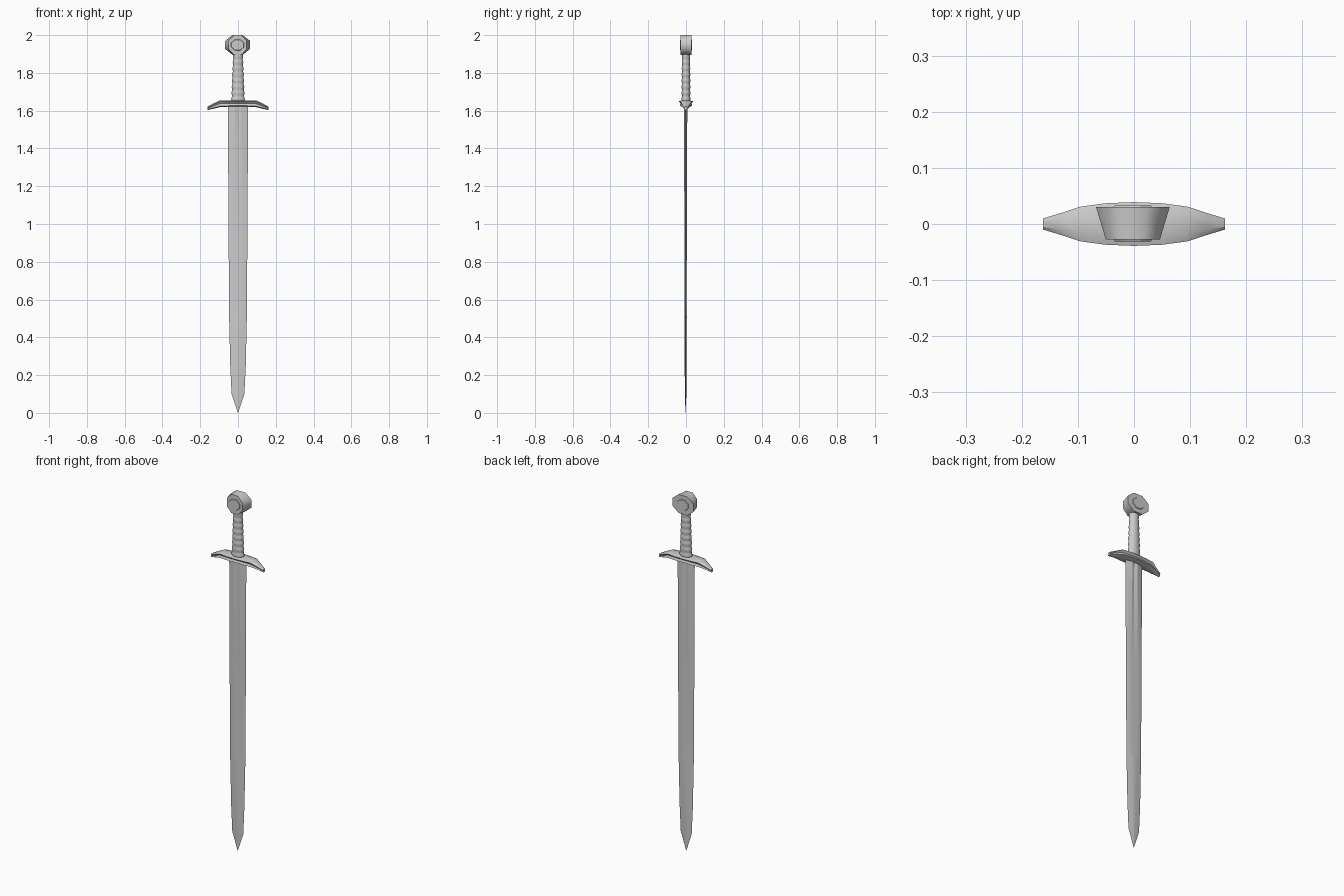
import bpy, bmesh, math

if "Cube" in bpy.data.objects:
    bpy.data.objects.remove(bpy.data.objects["Cube"])


def loft(name, rings, angle=30):
    """Skin a list of equal-length point rings and cap both ends."""
    bm = bmesh.new()
    loops = [[bm.verts.new(p) for p in ring] for ring in rings]
    n = len(loops[0])
    for a, b in zip(loops, loops[1:]):
        for i in range(n):
            j = (i + 1) % n
            bm.faces.new((a[i], a[j], b[j], b[i]))
    bm.faces.new(loops[0])
    bm.faces.new(loops[-1])
    bmesh.ops.remove_doubles(bm, verts=bm.verts, dist=1e-5)
    bmesh.ops.recalc_face_normals(bm, faces=bm.faces)
    mesh = bpy.data.meshes.new(name)
    bm.to_mesh(mesh)
    bm.free()
    ob = bpy.data.objects.new(name, mesh)
    bpy.context.collection.objects.link(ob)
    bpy.ops.object.select_all(action='DESELECT')
    ob.select_set(True)
    bpy.context.view_layer.objects.active = ob
    bpy.ops.object.shade_smooth_by_angle(angle=math.radians(angle))
    return ob


def ellipse(rx, ry, n, offset=0.0):
    return [(rx * math.cos(math.tau * (i + offset) / n),
             ry * math.sin(math.tau * (i + offset) / n)) for i in range(n)]


# Blade: half width, fuller half width, half thickness, groove half thickness
def blade_ring(z, w, f, t, g):
    pts = [(-w, 0), (-f, -t), (0, -g), (f, -t), (w, 0), (f, t), (0, g), (-f, t)]
    return [(x, y - 0.002, z) for x, y in pts]


loft("blade", [blade_ring(*s) for s in (
    (1.64, 0.053, 0.017, 0.009, 0.004),
    (1.10, 0.051, 0.016, 0.007, 0.003),
    (0.53, 0.047, 0.014, 0.005, 0.003),
    (0.51, 0.047, 0.014, 0.005, 0.006),
    (0.25, 0.041, 0.012, 0.004, 0.005),
    (0.10, 0.034, 0.010, 0.003, 0.004),
    (0.00, 0.001, 0.0005, 0.0005, 0.0006))], 25)


# Crossguard with a groove along its sides and drooping, narrowing arms
def guard_ring(x, h, top, bottom):
    mid = (top + bottom) / 2
    pts = [(-h, top - 0.006), (-h * 0.7, mid), (-h * 0.85, bottom + 0.005),
           (-h * 0.4, bottom), (h * 0.4, bottom), (h * 0.85, bottom + 0.005),
           (h * 0.7, mid), (h, top - 0.006), (h * 0.5, top), (-h * 0.5, top)]
    return [(x, y, z) for y, z in pts]


arm = [(0.162, 0.010, 1.622, 1.603), (0.135, 0.018, 1.636, 1.609),
       (0.095, 0.031, 1.655, 1.619), (0.05, 0.037, 1.655, 1.621)]
profile = ([(-x, *r) for x, *r in arm] + [(0, 0.039, 1.655, 1.622)]
           + arm[::-1])
loft("crossguard", [guard_ring(*s) for s in profile], 35)

# Ribbed, tapering grip
rings = []
steps = 48
for k in range(steps + 1):
    u = k / steps
    rib = 1 - 0.10 * math.cos(u * 8 * math.tau) * 0.5
    rx, ry = (0.035 - 0.010 * u) * rib, (0.023 - 0.002 * u) * rib
    rings.append([(x, y, 1.645 + 0.26 * u) for x, y in ellipse(rx, ry, 20)])
loft("grip", rings, 60)


# Pommel: faceted disc, wider at the back
def disc_ring(y, rx, rz):
    return [(x - 0.002, y, 1.948 + z) for x, z in ellipse(rx, rz, 8, 0.5)]


loft("pommel", [disc_ring(-0.028, 0.052, 0.0565),
                disc_ring(0.030, 0.071, 0.0565)], 50)

# Raised bosses on both pommel faces
for name, y0, y1 in (("front_boss", -0.026, -0.031), ("back_boss", 0.028, 0.033)):
    loft(name, [disc_ring(y0, 0.038, 0.032), disc_ring(y1, 0.035, 0.029)], 30)
